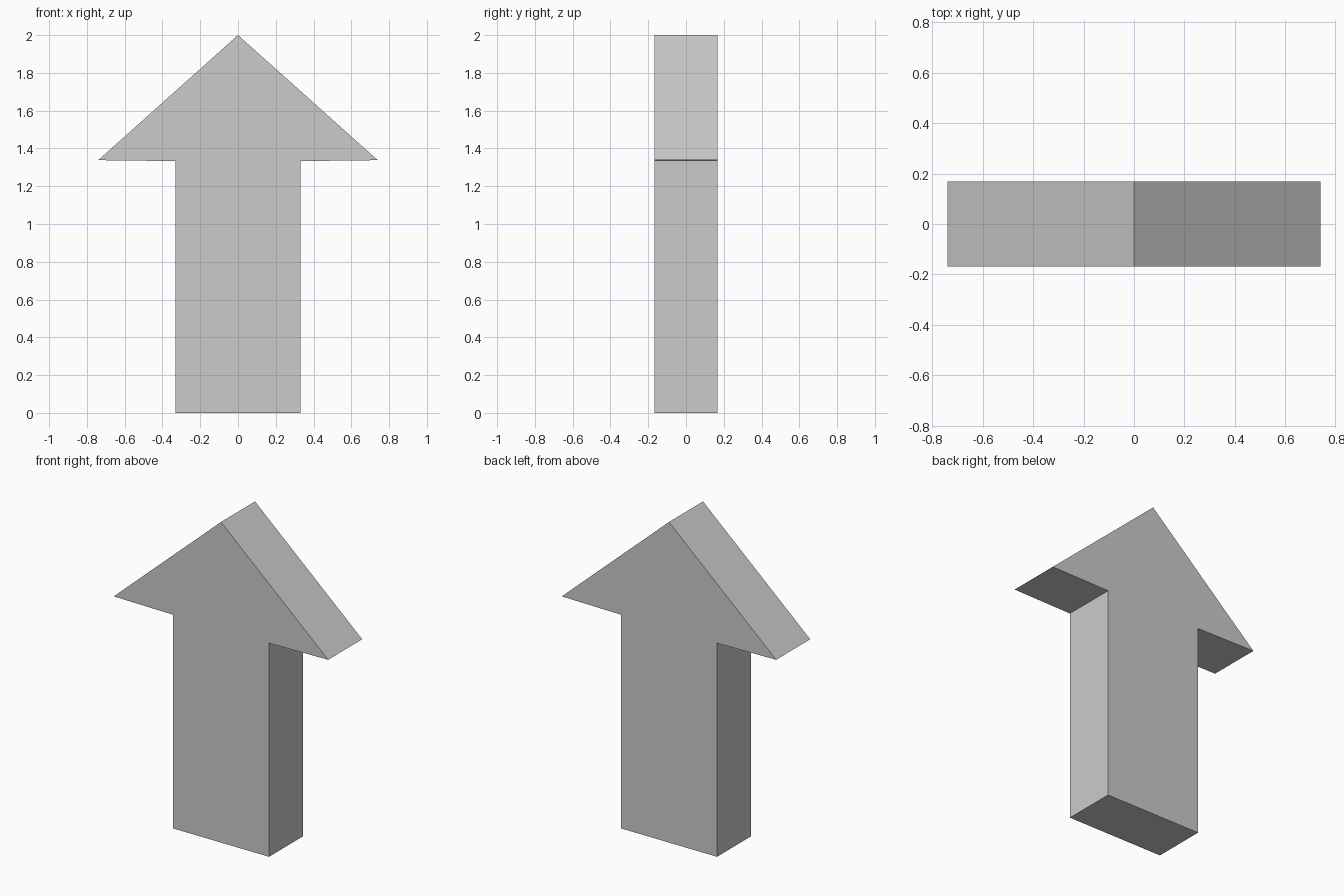
import bpy
import bmesh

if "Cube" in bpy.data.objects:
    bpy.data.objects.remove(bpy.data.objects["Cube"])

HALF_DEPTH = 0.168

# Right half of the arrow outline (x, z), from the foot up to the tip
right_half = [(0.332, 0.0), (0.332, 1.333), (0.74, 1.338), (0.0, 2.0)]

# Mirror the half outline, leaving the tip unrepeated
left_half = [(-x, z) for x, z in reversed(right_half[:-1])]
outline = right_half + left_half

# Extrude the outline front to back
bm = bmesh.new()
front = bm.faces.new([bm.verts.new((x, -HALF_DEPTH, z)) for x, z in outline])
extruded = bmesh.ops.extrude_face_region(bm, geom=[front], use_keep_orig=True)
back_verts = [g for g in extruded["geom"] if isinstance(g, bmesh.types.BMVert)]
bmesh.ops.translate(bm, verts=back_verts, vec=(0, 2 * HALF_DEPTH, 0))
bmesh.ops.recalc_face_normals(bm, faces=bm.faces)

# Arrow body
mesh = bpy.data.meshes.new("arrow")
bm.to_mesh(mesh)
bm.free()
arrow = bpy.data.objects.new("arrow", mesh)
bpy.context.collection.objects.link(arrow)
